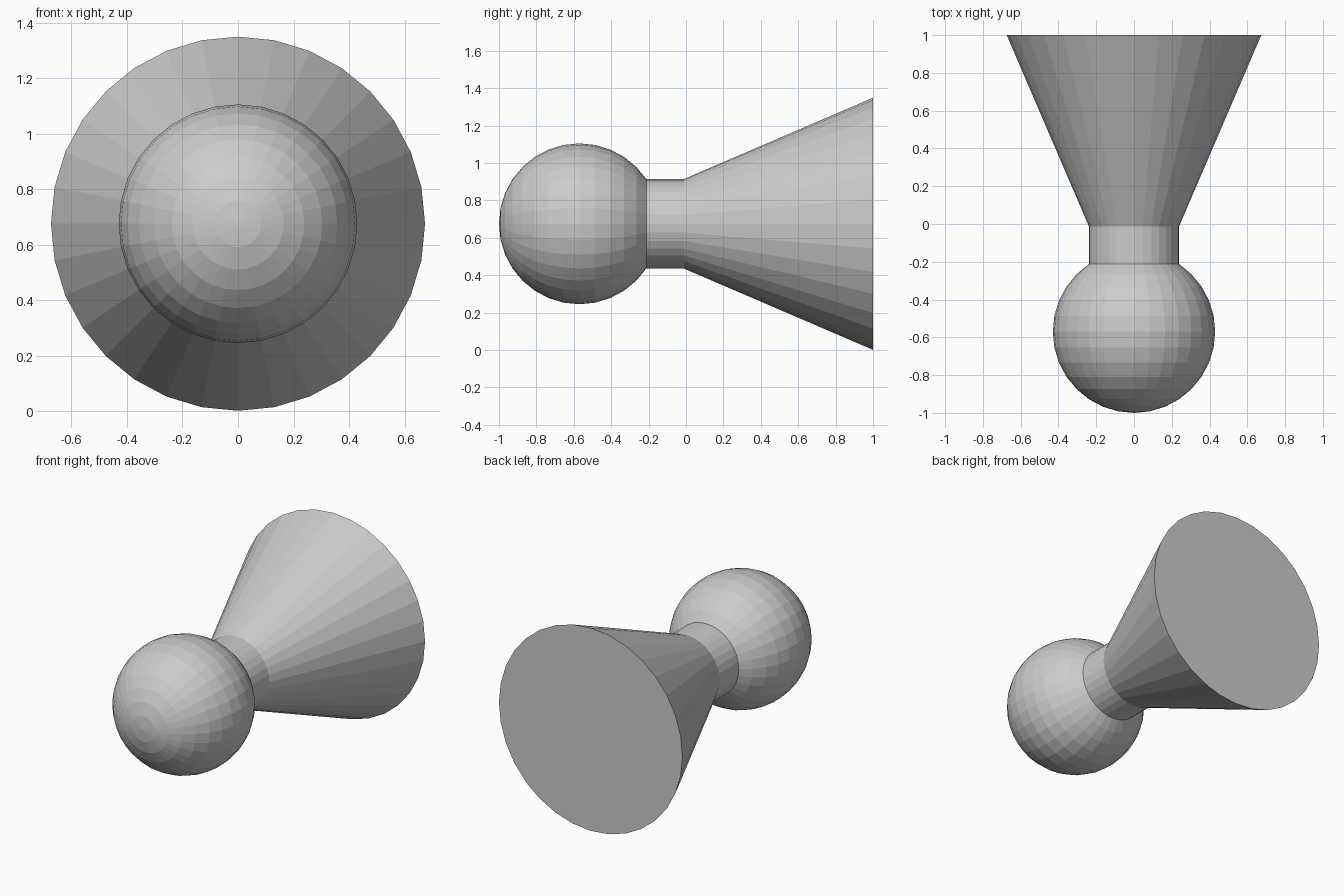
import bpy, bmesh
from math import sin, cos, pi

if "Cube" in bpy.data.objects:
    bpy.data.objects.remove(bpy.data.objects["Cube"])

SEGS = 32
AXIS_Z = 0.675
BALL_R, BALL_Y = 0.43, -0.57

# Profile along y: ball rings up to the neck opening, then neck and flared base
profile = [(BALL_R * sin(pi * i / 16), BALL_Y - BALL_R * cos(pi * i / 16)) for i in range(1, 14)]
profile += [(profile[-1][0], -0.012), (0.674, 1.0)]

bm = bmesh.new()
rings = []
for r, y in profile:
    rings.append([bm.verts.new((r * sin(2 * pi * k / SEGS), y, AXIS_Z + r * cos(2 * pi * k / SEGS)))
                  for k in range(SEGS)])

# Side walls
for a, b in zip(rings, rings[1:]):
    for k in range(SEGS):
        n = (k + 1) % SEGS
        bm.faces.new((a[k], a[n], b[n], b[k]))

# Ball pole fan and flat end of the flare
pole = bm.verts.new((0, BALL_Y - BALL_R, AXIS_Z))
for k in range(SEGS):
    bm.faces.new((pole, rings[0][(k + 1) % SEGS], rings[0][k]))
bm.faces.new(rings[-1])

bmesh.ops.recalc_face_normals(bm, faces=bm.faces)
mesh = bpy.data.meshes.new("ball_handle_with_flared_base")
bm.to_mesh(mesh)
bm.free()
obj = bpy.data.objects.new("ball_handle_with_flared_base", mesh)
bpy.context.collection.objects.link(obj)
